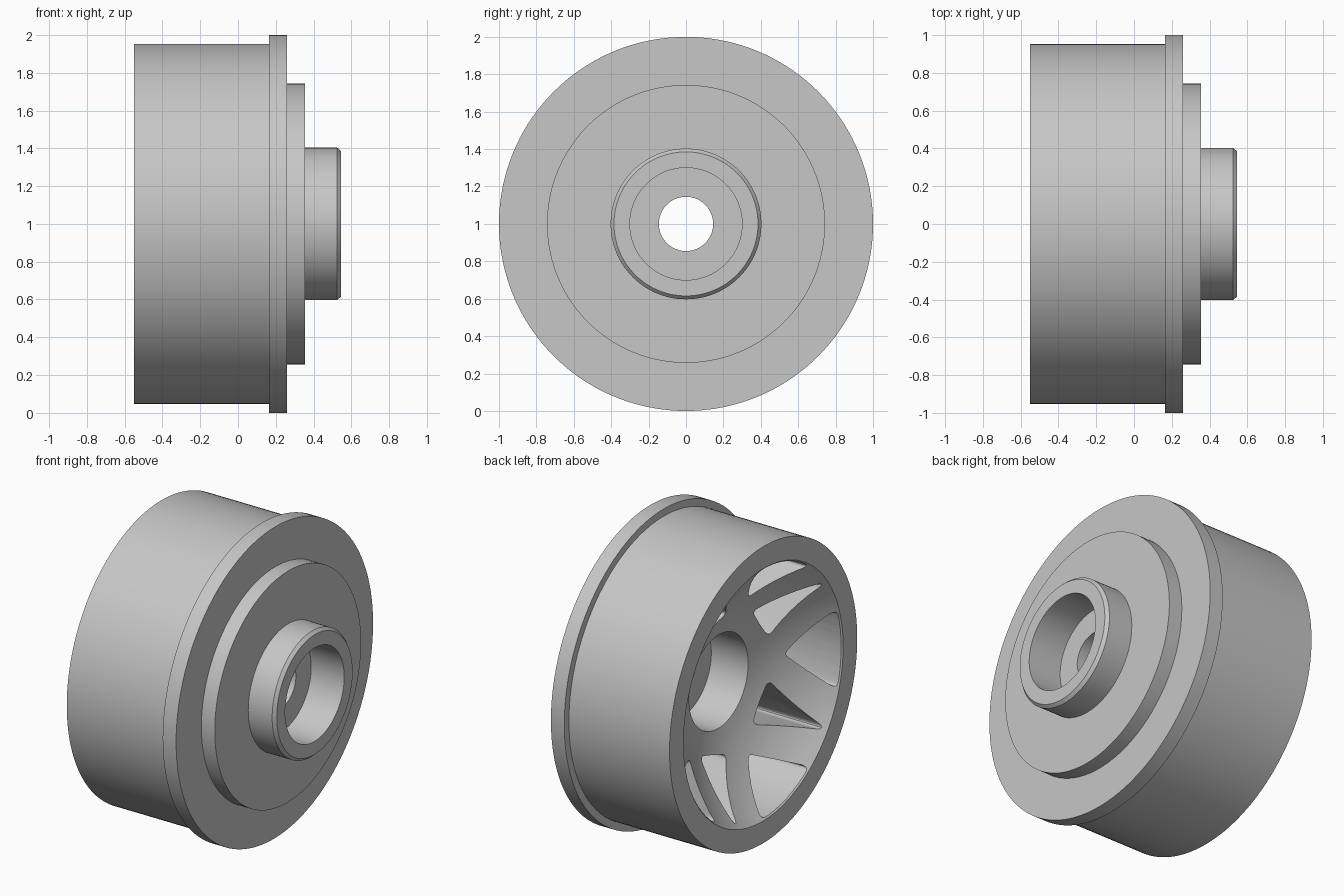
import bpy
import bmesh
from math import sin, cos, pi, radians, sqrt
from mathutils import Matrix, Vector

cube = bpy.data.objects.get("Cube")
if cube:
    bpy.data.objects.remove(cube)

AXLE_HEIGHT = 1.0
BACK = -0.55        # open face of the wheel
RIM_INNER = 0.81
BORE = 0.30
DISH_RADIUS = 1.09  # sphere that hollows the spoke face

metal = bpy.data.materials.new("light grey metal")
metal.use_nodes = True
grey = (0.57, 0.57, 0.57, 1)
metal.diffuse_color = grey
metal.node_tree.nodes["Principled BSDF"].inputs["Base Color"].default_value = grey


def make_object(name, bm):
    bmesh.ops.recalc_face_normals(bm, faces=bm.faces)
    mesh = bpy.data.meshes.new(name)
    bm.to_mesh(mesh)
    bm.free()
    mesh.materials.append(metal)
    obj = bpy.data.objects.new(name, mesh)
    obj.location.z = AXLE_HEIGHT
    bpy.context.collection.objects.link(obj)
    return obj


def lathe(name, profile, steps=144):
    """Turn a closed (x, radius) profile about the x axis."""
    bm = bmesh.new()
    verts = [bm.verts.new((x, 0, r)) for x, r in profile]
    edges = [bm.edges.new((v, verts[i - 1])) for i, v in enumerate(verts)]
    bmesh.ops.spin(bm, geom=verts + edges, cent=(0, 0, 0), axis=(1, 0, 0),
                   angle=2 * pi, steps=steps)
    bmesh.ops.remove_doubles(bm, verts=bm.verts, dist=1e-5)
    return make_object(name, bm)


def add_pocket(bm, outline, fillets, angle, start=-0.8, end=0.18):
    """Add a prism along x; outline is (outward, sideways), fillets maps corner to size."""
    part = bmesh.new()
    low = [part.verts.new((start, -u, v)) for u, v in outline]
    high = [part.verts.new((end, -u, v)) for u, v in outline]
    part.faces.new(low)
    part.faces.new(high[::-1])
    count = len(outline)
    for i in range(count):
        j = (i + 1) % count
        part.faces.new((low[i], high[i], high[j], low[j]))
    corner_edges = {i: part.edges.get((low[i], high[i])) for i in fillets}
    for i, size in fillets.items():
        bmesh.ops.bevel(part, geom=[corner_edges[i]], offset=size, segments=6,
                        profile=0.5, affect='EDGES')
    bmesh.ops.recalc_face_normals(part, faces=part.faces)
    part.transform(Matrix.Rotation(angle, 4, 'X'))
    mesh = bpy.data.meshes.new("pocket_part")
    part.to_mesh(mesh)
    part.free()
    bm.from_mesh(mesh)
    bpy.data.meshes.remove(mesh)


# Wheel body: rim, flange, stepped disc, hub, two bearing seats and dished face
def dish_x(r):
    return BACK + sqrt(DISH_RADIUS**2 - r**2) - sqrt(DISH_RADIUS**2 - RIM_INNER**2)


rings = 10
dish = [BORE + (RIM_INNER - BORE) * i / rings for i in range(rings + 1)]
profile = [(BACK, 0.953), (0.165, 0.953), (0.165, 1.0), (0.26, 1.0),
           (0.26, 0.743), (0.355, 0.743), (0.355, 0.403), (0.525, 0.403),
           (0.545, 0.385), (0.545, BORE), (0.31, BORE), (0.31, 0.145),
           (0.03, 0.145), (0.03, BORE)]
profile += [(dish_x(r), r) for r in dish]
wheel = lathe("wheel", profile)

# Wide rim pockets alternating with narrow hub pockets form five split spokes
half = radians(18.5)
arc = [half * (2 * i / 8 - 1) for i in range(9)]
rim_pocket = [(0.53, 0)] + [(0.802 * cos(a), 0.802 * sin(a)) for a in arc]
hub_pocket = [(0.815, 0), (0.43, 0.138), (0.43, -0.138)]
bm = bmesh.new()
for i in range(5):
    turn = i * 2 * pi / 5
    add_pocket(bm, rim_pocket, {0: 0.025, 1: 0.035, 9: 0.035}, turn)
    add_pocket(bm, hub_pocket, {0: 0.058, 1: 0.035, 2: 0.035}, turn + pi / 5)
cutter = make_object("pocket_cutter", bm)
cutter.hide_render = True

cut = wheel.modifiers.new("spoke pockets", 'BOOLEAN')
cut.operation = 'DIFFERENCE'
cut.solver = 'EXACT'
cut.object = cutter

bpy.ops.object.select_all(action='DESELECT')
wheel.select_set(True)
bpy.context.view_layer.objects.active = wheel
bpy.ops.object.modifier_apply(modifier=cut.name)
bpy.data.objects.remove(cutter)
bpy.ops.object.shade_smooth_by_angle(angle=radians(25))
